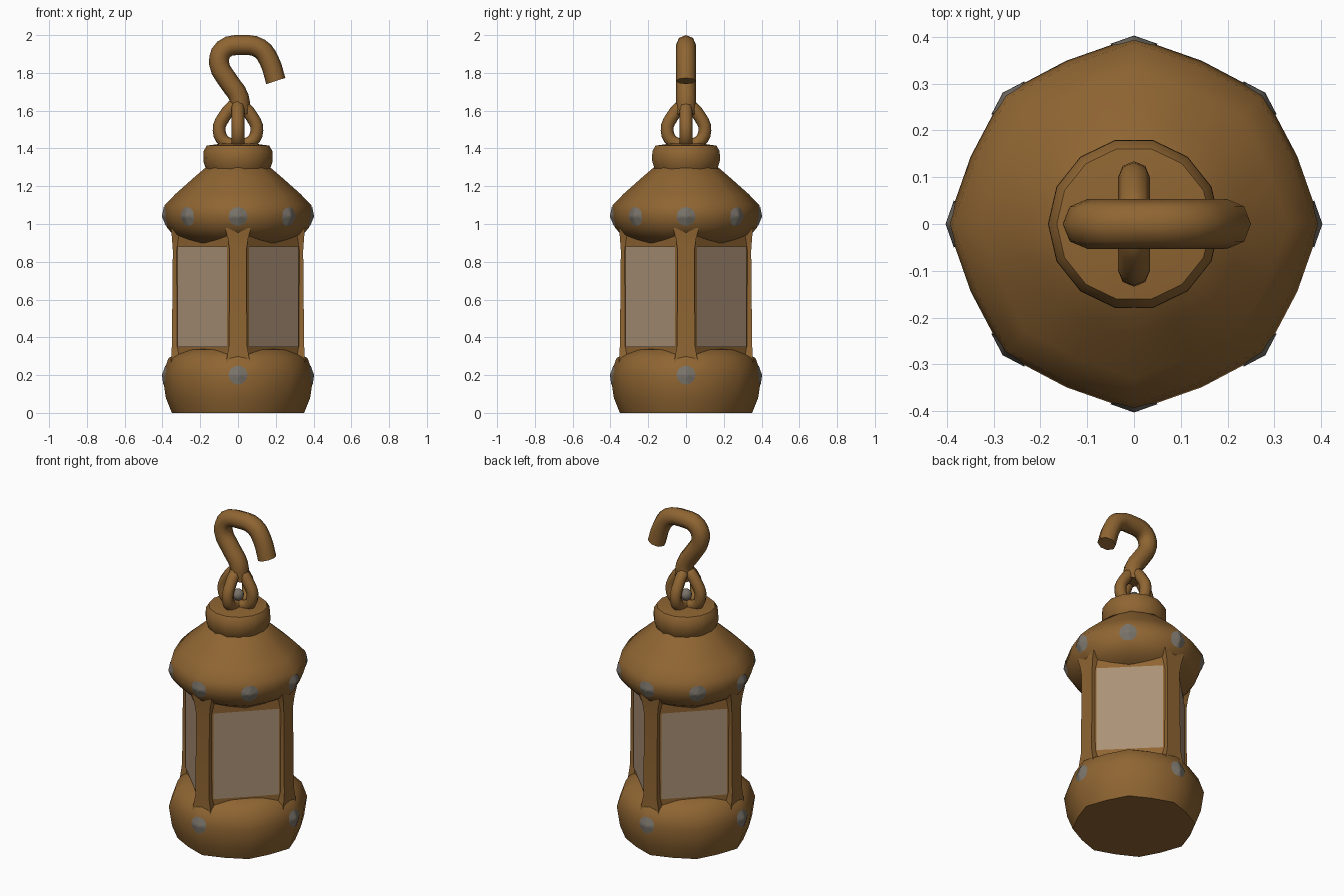
import bpy, math
from mathutils import Vector
from mathutils.bvhtree import BVHTree

if "Cube" in bpy.data.objects:
    bpy.data.objects.remove(bpy.data.objects["Cube"])


def material(name, rgb):
    m = bpy.data.materials.new(name)
    m.diffuse_color = (*rgb, 1)
    m.use_nodes = True
    m.node_tree.nodes["Principled BSDF"].inputs["Base Color"].default_value = m.diffuse_color
    return m


BROWN = material("brown_metal", (0.275, 0.13, 0.032))
GLASS = material("tan_glass", (0.41, 0.285, 0.185))
GREY = material("grey_rivet", (0.195, 0.175, 0.145))


def finish(ob, mat, angle):
    ob.data.materials.clear()
    ob.data.materials.append(mat)
    bpy.ops.object.select_all(action='DESELECT')
    ob.select_set(True)
    bpy.context.view_layer.objects.active = ob
    bpy.ops.object.shade_smooth_by_angle(angle=math.radians(angle))
    return ob


def add_mesh(name, verts, faces, mat, angle=50):
    me = bpy.data.meshes.new(name)
    me.from_pydata(verts, [], faces)
    ob = bpy.data.objects.new(name, me)
    bpy.context.collection.objects.link(ob)
    return finish(ob, mat, angle)


def loft(name, rings, mat, angle=50):
    """Join closed rings of points, capped at both ends."""
    n = len(rings[0])
    verts = [p for r in rings for p in r]
    faces = [(i * n + k, i * n + (k + 1) % n, (i + 1) * n + (k + 1) % n, (i + 1) * n + k)
             for i in range(len(rings) - 1) for k in range(n)]
    faces.append(tuple(reversed(range(n))))
    faces.append(tuple(range(len(verts) - n, len(verts))))
    return add_mesh(name, verts, faces, mat, angle)


def ring(r, z, shape):
    n = len(shape)
    return [(r * s * math.cos(math.tau * k / n), r * s * math.sin(math.tau * k / n), z)
            for k, s in enumerate(shape)]


def tube(name, pts, radius, closed=False):
    cu = bpy.data.curves.new(name, 'CURVE')
    cu.dimensions = '3D'
    cu.bevel_depth, cu.bevel_resolution = radius, 2
    cu.use_fill_caps = True
    cu.resolution_u = 3
    sp = cu.splines.new('BEZIER')
    sp.bezier_points.add(len(pts) - 1)
    for b, p in zip(sp.bezier_points, pts):
        b.co = p
        b.handle_left_type = b.handle_right_type = 'AUTO'
    sp.use_cyclic_u = closed
    ob = bpy.data.objects.new(name, cu)
    bpy.context.collection.objects.link(ob)
    bpy.ops.object.select_all(action='DESELECT')
    ob.select_set(True)
    bpy.context.view_layer.objects.active = ob
    bpy.ops.object.convert(target='MESH')
    return finish(bpy.context.view_layer.objects.active, BROWN, 60)


# Base and roof: softened octagons with corners on the axes and diagonals
OCT = [1, .945, .985, .945] * 4
base = loft("base", [ring(r, z, OCT) for r, z in
            [(.35, 0), (.382, .08), (.4, .2), (.368, .29), (.29, .335), (.2, .345)]], BROWN)
roof = loft("roof", [ring(r, z, OCT) for r, z in
            [(.2, .89), (.27, .9), (.345, .945), (.375, .98), (.4, 1.04), (.388, 1.1),
             (.33, 1.16), (.24, 1.24), (.17, 1.3), (.12, 1.32)]], BROWN)

# Neck collar
loft("neck", [ring(r, z, [1] * 14) for r, z in
     [(.15, 1.26), (.17, 1.29), (.184, 1.335), (.183, 1.385), (.165, 1.415), (.09, 1.425)]], BROWN)

# Lamp body core: square turned 45 degrees with clipped corners
A, B = .33, .04
plan = [(A, -B), (A, B), (B, A), (-B, A), (-A, B), (-A, -B), (-B, -A), (B, -A)]
loft("body_core", [[(x, y, z) for x, y in plan] for z in (.3, .95)], BROWN, 20)

# Four corner bars and four glass panes
for q in range(4):
    a = math.pi / 2 * q
    c, s = math.cos(a), math.sin(a)

    def turn(x, y, z):
        return (c * x - s * y, s * x + c * y, z)

    loft(f"corner_bar_{q}", [[turn(x, y, z) for x, y in
         [(.25, -w), (r, -w), (r, w), (.25, w)]]
         for z, w, r in [(.26, .065, .355), (.36, .047, .35), (.86, .045, .345),
                         (.93, .055, .35), (.98, .07, .355)]], BROWN, 40)
    o = .004
    p0, p1 = (.317 + o, .053 + o), (.053 + o, .317 + o)
    add_mesh(f"window_{q}", [turn(*p0, .35), turn(*p1, .35), turn(*p1, .88), turn(*p0, .88)],
             [(0, 1, 2, 3)], GLASS)


# Rivets: thin round plates wrapped onto the metal surface
def rivet(name, host, angle, z0, radius=.05):
    tree = BVHTree.FromPolygons([v.co for v in host.data.vertices],
                                [p.vertices for p in host.data.polygons])
    out = Vector((math.cos(angle), math.sin(angle), 0))
    side = Vector((-out.y, out.x, 0))
    n, rows = 16, 3
    spots = [(0, 0)] + [(radius * j / rows * math.cos(math.tau * k / n),
                         radius * j / rows * math.sin(math.tau * k / n))
                        for j in range(1, rows + 1) for k in range(n)]
    verts = []
    for u, v in spots:
        hit = tree.ray_cast(out + side * u + Vector((0, 0, z0 + v)), -out)[0]
        verts.append(hit + out * .003)
    faces = [(0, 1 + k, 1 + (k + 1) % n) for k in range(n)]
    for j in range(rows - 1):
        i = 1 + j * n
        faces += [(i + k, i + n + k, i + n + (k + 1) % n, i + (k + 1) % n) for k in range(n)]
    add_mesh(name, verts, faces, GREY, 60)


for k in range(8):
    rivet(f"roof_rivet_{k}", roof, k * math.pi / 4, 1.04)
for k in range(4):
    rivet(f"base_rivet_{k}", base, k * math.pi / 2, .2)

# Two crossed rings on the collar with a small grey pin inside
half = [(.07, 1.435), (.1, 1.495), (.075, 1.565)]
loop = [(0, 1.42)] + half + [(0, 1.63)] + [(-x, z) for x, z in reversed(half)]
tube("ring_across", [(x, 0, z) for x, z in loop], .034, True)
tube("ring_deep", [(0, x, z) for x, z in loop], .034, True)
bpy.ops.mesh.primitive_uv_sphere_add(segments=10, ring_count=6, radius=.035, location=(0, 0, 1.48))
pin = bpy.context.object
pin.name = "ring_pin"
finish(pin, GREY, 60)

# Hanging hook
tube("hook", [(x, 0, z) for x, z in
     [(.01, 1.58), (.005, 1.67), (-.05, 1.755), (-.1, 1.85), (-.075, 1.925), (.02, 1.947),
      (.115, 1.93), (.165, 1.865), (.2, 1.757)]], .053)
